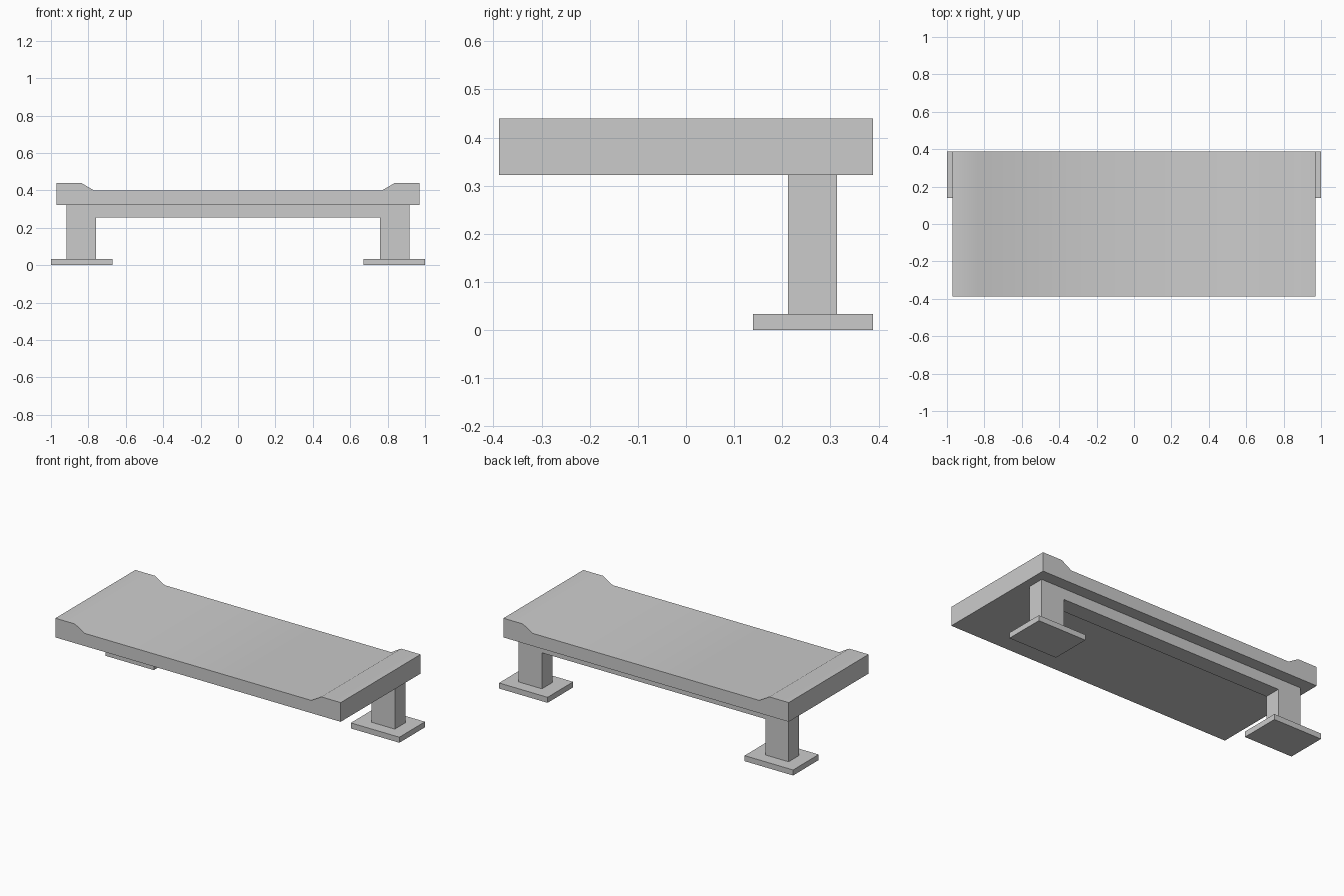
import bpy, bmesh
from math import radians

if "Cube" in bpy.data.objects:
    bpy.data.objects.remove(bpy.data.objects["Cube"])


def extrude_profile(name, points, y0, y1):
    """Extrude a closed x-z outline from y0 to y1."""
    bm = bmesh.new()
    face = bm.faces.new([bm.verts.new((x, y0, z)) for x, z in points])
    ret = bmesh.ops.extrude_face_region(bm, geom=[face])
    verts = [g for g in ret["geom"] if isinstance(g, bmesh.types.BMVert)]
    bmesh.ops.translate(bm, verts=verts, vec=(0, y1 - y0, 0))
    bmesh.ops.recalc_face_normals(bm, faces=bm.faces)
    mesh = bpy.data.meshes.new(name)
    bm.to_mesh(mesh)
    bm.free()
    obj = bpy.data.objects.new(name, mesh)
    bpy.context.collection.objects.link(obj)
    return obj


def mirrored(half):
    """Complete a right-hand outline with its left-hand mirror."""
    return half + [(-x, z) for x, z in reversed(half)]


# Bench slab with raised ends, softly shaded across the ramps
slab = extrude_profile("bench_slab", mirrored(
    [(0.97, 0.322), (0.97, 0.44), (0.838, 0.44), (0.77, 0.40)]), -0.388, 0.388)
bpy.context.view_layer.objects.active = slab
slab.select_set(True)
bpy.ops.object.shade_smooth_by_angle(angle=radians(35))

# Rear support: two legs joined by a cross beam
extrude_profile("leg_frame", mirrored(
    [(0.76, 0.255), (0.76, 0.033), (0.918, 0.033), (0.918, 0.322)]), 0.212, 0.314)

# Foot plates
for side, label in ((-1, "left"), (1, "right")):
    a, b = side * 0.67, side * 1.0
    extrude_profile(label + "_foot_plate",
                    [(a, 0), (b, 0), (b, 0.034), (a, 0.034)], 0.139, 0.388)
